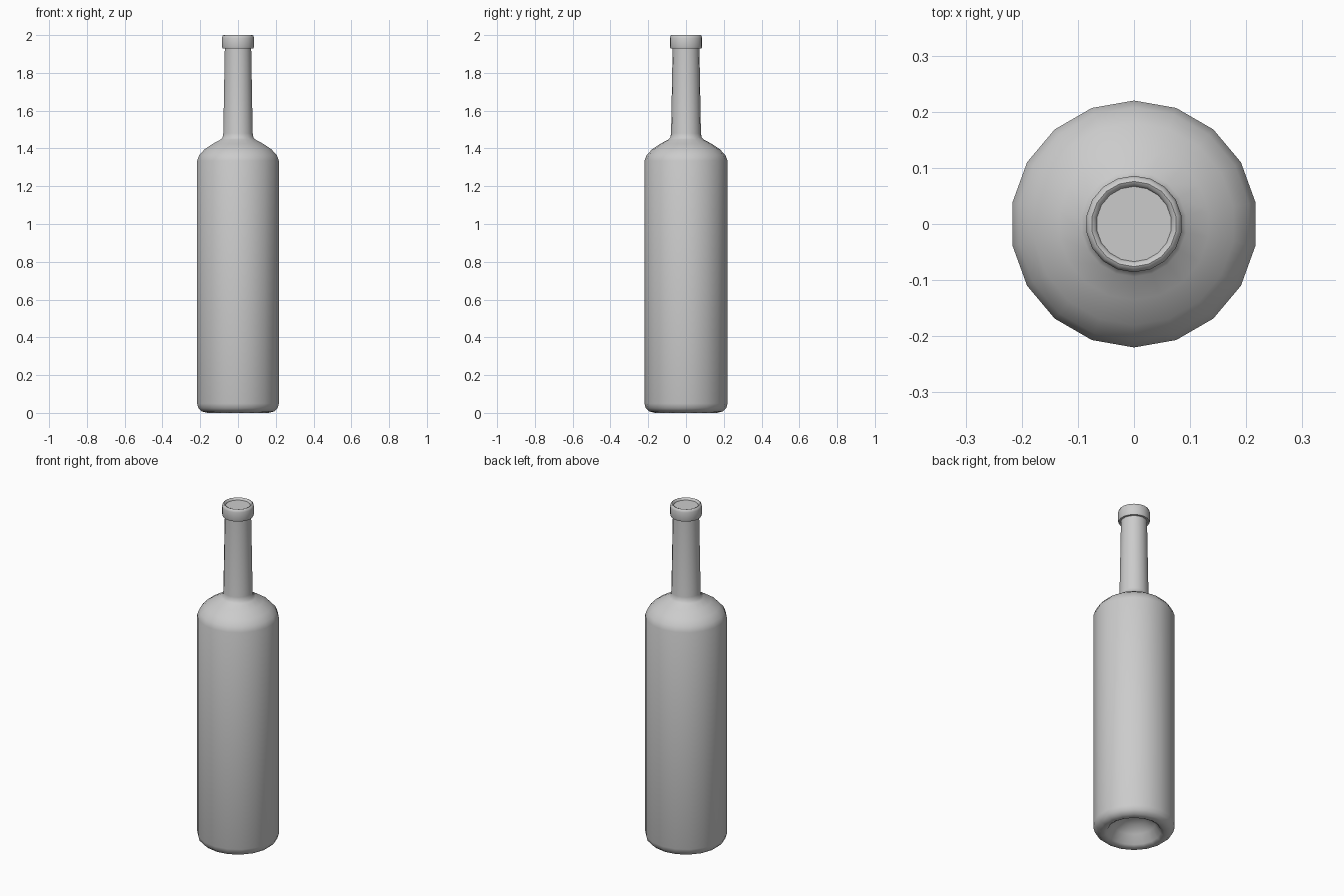
import bpy, bmesh, math

if "Cube" in bpy.data.objects:
    bpy.data.objects.remove(bpy.data.objects["Cube"])

SIDES = 18


def lathe(name, profile):
    """Spin an (r, z) profile about z; r = 0 points become poles."""
    bm = bmesh.new()
    rings = []
    for r, z in profile:
        if r == 0:
            rings.append([bm.verts.new((0, 0, z))] * SIDES)
        else:
            angles = [math.pi / 2 + 2 * math.pi * i / SIDES for i in range(SIDES)]
            rings.append([bm.verts.new((r * math.cos(a), r * math.sin(a), z)) for a in angles])
    for low, high in zip(rings, rings[1:]):
        for i in range(SIDES):
            j = (i + 1) % SIDES
            bm.faces.new(dict.fromkeys((low[i], low[j], high[j], high[i])))
    bmesh.ops.recalc_face_normals(bm, faces=bm.faces)
    mesh = bpy.data.meshes.new(name)
    bm.to_mesh(mesh)
    bm.free()
    obj = bpy.data.objects.new(name, mesh)
    bpy.context.collection.objects.link(obj)
    bpy.ops.object.select_all(action='DESELECT')
    obj.select_set(True)
    bpy.context.view_layer.objects.active = obj
    bpy.ops.object.shade_smooth_by_angle(angle=math.radians(50))
    return obj


# Bottle: hollow punt, rounded foot, body, shoulder, neck, lip and recessed top
lathe("bottle", [
    (0, 0.11), (0.07, 0.095), (0.115, 0.06), (0.145, 0.012),
    (0.165, 0.0), (0.195, 0.008), (0.213, 0.025), (0.22, 0.05),
    (0.22, 1.335), (0.208, 1.365), (0.18, 1.395), (0.135, 1.425),
    (0.094, 1.447), (0.083, 1.458), (0.079, 1.48), (0.071, 1.93),
    (0.083, 1.93), (0.086, 1.94), (0.086, 1.985), (0.082, 1.997),
    (0.076, 2.0), (0.070, 1.997), (0.067, 1.988), (0, 1.988),
])
